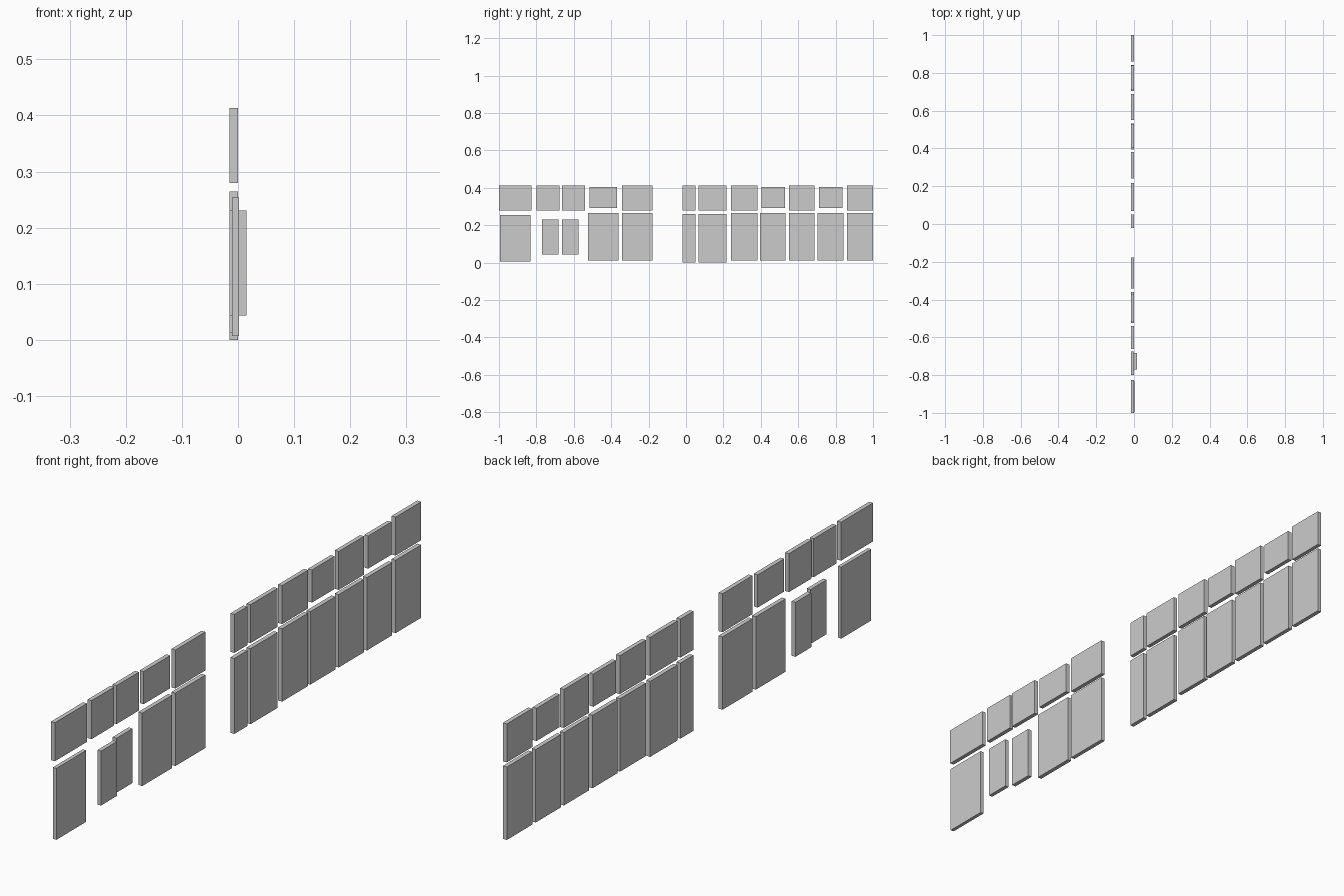
import bpy
import bmesh
from mathutils import Matrix, Vector

default_cube = bpy.data.objects.get("Cube")
if default_cube:
    bpy.data.objects.remove(default_cube, do_unlink=True)

# One plain grey for every pane
grey = bpy.data.materials.new("pane_grey")
grey.use_nodes = True
colour = (0.6, 0.6, 0.6, 1)
grey.diffuse_color = colour
grey.node_tree.nodes["Principled BSDF"].inputs["Base Color"].default_value = colour

# Depth ranges along x
FLUSH = (-0.015, 0)
PROUD = (-0.011, 0.002)
OUTER = (0.001, 0.015)

# Height ranges along z
TOP_TALL = (0.28, 0.413)
TOP_SHORT = (0.292, 0.405)
FULL = (0.012, 0.264)
LOW = (0, 0.261)
END = (0.007, 0.254)
SMALL = (0.043, 0.231)


def add_pane(name, span, height, depth=FLUSH):
    """Add a flat rectangular pane filling the given ranges."""
    ranges = (depth, span, height)
    centre = Vector([(low + high) / 2 for low, high in ranges])
    size = Vector([high - low for low, high in ranges])
    bm = bmesh.new()
    placement = Matrix.Translation(centre) @ Matrix.Diagonal(size).to_4x4()
    bmesh.ops.create_cube(bm, size=1, matrix=placement)
    mesh = bpy.data.meshes.new(name)
    bm.to_mesh(mesh)
    bm.free()
    mesh.materials.append(grey)
    pane = bpy.data.objects.new(name, mesh)
    bpy.context.scene.collection.objects.link(pane)


# Upper row of panes, front to back
upper_row = [
    ((-1, -0.825), TOP_TALL),
    ((-0.8, -0.676), TOP_TALL),
    ((-0.663, -0.541), TOP_TALL),
    ((-0.515, -0.37), TOP_SHORT),
    ((-0.342, -0.178), TOP_TALL),
    ((-0.02, 0.051), TOP_TALL),
    ((0.068, 0.217), TOP_TALL),
    ((0.241, 0.382), TOP_TALL),
    ((0.404, 0.528), TOP_SHORT),
    ((0.55, 0.688), TOP_TALL),
    ((0.711, 0.838), TOP_SHORT),
    ((0.861, 1), TOP_TALL),
]

# Lower row of panes, front to back
lower_row = [
    ((-0.995, -0.832), END, PROUD),
    ((-0.77, -0.682), SMALL, OUTER),
    ((-0.663, -0.576), SMALL),
    ((-0.523, -0.36), FULL),
    ((-0.342, -0.178), FULL),
    ((-0.02, 0.051), LOW),
    ((0.068, 0.217), LOW),
    ((0.241, 0.382), FULL),
    ((0.395, 0.532), FULL),
    ((0.55, 0.688), FULL),
    ((0.704, 0.842), FULL),
    ((0.861, 1), FULL),
]

for row_name, row in (("upper_pane", upper_row), ("lower_pane", lower_row)):
    for number, pane_ranges in enumerate(row, start=1):
        add_pane(f"{row_name}_{number}", *pane_ranges)
